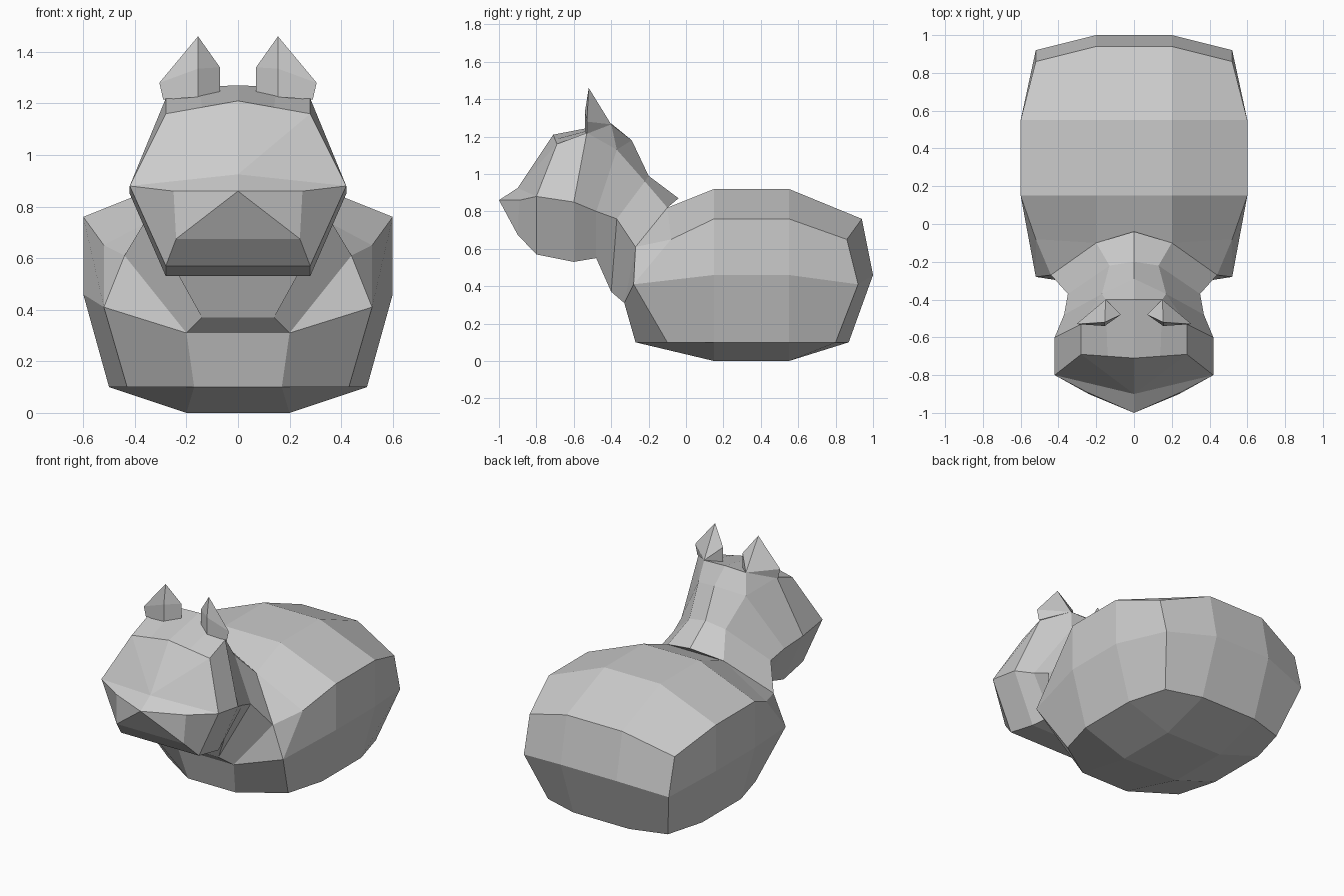
import bpy, bmesh

if "Cube" in bpy.data.objects:
    bpy.data.objects.remove(bpy.data.objects["Cube"])


class Shell:
    """Mirrored mesh: every face is added on both sides of x = 0."""

    def __init__(self):
        self.bm = bmesh.new()
        self.cache = {}

    def one(self, pts):
        vs = []
        for p in pts:
            key = tuple(round(c, 4) for c in p)
            if key not in self.cache:
                self.cache[key] = self.bm.verts.new(key)
            if self.cache[key] not in vs:
                vs.append(self.cache[key])
        if len(vs) > 2 and not self.bm.faces.get(vs):
            self.bm.faces.new(vs)

    def face(self, *pts):
        self.one(pts)
        self.one([flip(p) for p in pts])

    def span(self, a, b):
        # strip across the middle, from one side to the other
        self.one([a, b, flip(b), flip(a)])

    def loft(self, rings, closed=False):
        for r, s in zip(rings, rings[1:]):
            n = len(r)
            for i in range(n if closed else n - 1):
                j = (i + 1) % n
                self.face(r[i], r[j], s[j], s[i])
            if not closed:
                self.span(r[0], s[0])
                self.span(r[-1], s[-1])

    def finish(self, name):
        bmesh.ops.recalc_face_normals(self.bm, faces=self.bm.faces[:])
        me = bpy.data.meshes.new(name)
        self.bm.to_mesh(me)
        self.bm.free()
        ob = bpy.data.objects.new(name, me)
        bpy.context.collection.objects.link(ob)
        return ob


def flip(p):
    return (-p[0] if p[0] else 0, p[1], p[2])


cat = Shell()

# Body: half rings from rump to shoulders
profile = [(.2, .92), (.6, .76), (.6, .46), (.5, .10), (.2, 0)]
rump = [(.2, .94, .76), (.52, .86, .65), (.52, .92, .41), (.43, .80, .10), (.2, .87, .10)]
chest = [(.2, -.10, .82), (.52, -.08, .65), (.52, -.28, .41), (.43, -.10, .10), (.17, -.27, .10)]
mid = [[(x, y, z) for x, z in profile] for y in (.55, .15)]
cat.loft([rump, *mid, chest])

# Rump cap
tail = (.2, 1.0, .46)
cat.face(rump[0], rump[1], rump[2], tail)
cat.face(tail, rump[2], rump[3], rump[4])
cat.span(rump[0], tail)
cat.span(tail, rump[4])

# Neck and back of the head
neck = [
    [(0, -.04, .87), (.2, -.10, .82), (.44, -.27, .61), (.2, -.33, .31)],
    [(0, -.20, .99), (.13, -.22, .96), (.35, -.37, .76), (.14, -.40, .37)],
    [(0, -.29, 1.18), (.17, -.37, 1.13), (.37, -.48, .80), (.24, -.48, .55)],
]
cat.loft(neck)

# Shoulders join the neck base
nape, top, side, breast = neck[0]
cat.face(top, chest[1], side)
cat.face(chest[1], chest[2], side)
cat.face(chest[2], breast, side)
cat.face(chest[2], chest[3], chest[4], breast)
cat.span(chest[4], breast)
cat.one([nape, top, flip(top)])

# Skull: crown to brow
a, b, c, d = neck[2]
crown = [(0, -.40, 1.27), (.15, -.40, 1.265), (.28, -.53, 1.22), (.42, -.60, .85), (.28, -.60, .53)]
brow = [(0, -.71, 1.21), (.14, -.70, 1.185), (.28, -.69, 1.16), (.42, -.80, .88), (.28, -.80, .57)]
cat.loft([[a, b, b, c, d], crown, brow])

# Face and muzzle
bridge, nose = (0, -.90, .925), (0, -1.0, .86)
lip, chin = (.25, -.89, .86), (.24, -.90, .675)
cheek, jaw = brow[3], brow[4]
cat.face(brow[0], brow[1], brow[2], bridge)
cat.face(brow[2], cheek, bridge)
cat.face(bridge, cheek, lip, nose)
cat.face(nose, lip, chin)
cat.face(cheek, jaw, chin, lip)
cat.one([nose, chin, flip(chin)])
cat.span(chin, jaw)
cat.finish("cat_body_and_head")

# Ears
ears = Shell()
back, tip = (.15, -.40, 1.265), (.155, -.52, 1.46)
base = [back, (.07, -.48, 1.245), (.155, -.54, 1.225), (.29, -.53, 1.215)]
bend = [back, (.07, -.48, 1.34), (.155, -.54, 1.335), (.305, -.53, 1.28)]
ears.loft([base, bend, [tip] * 4], closed=True)
ears.face(*base)
ears.finish("ears")
